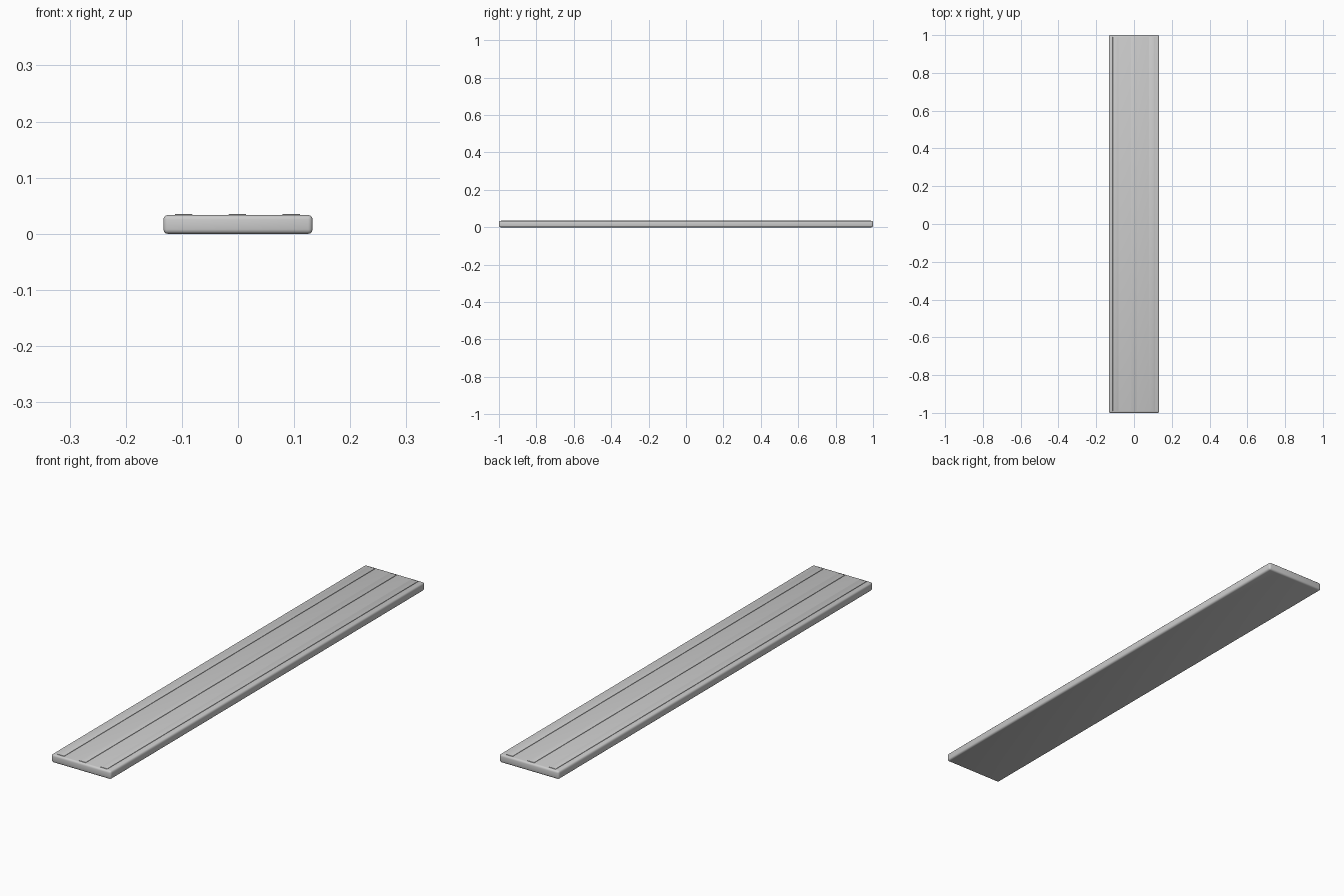
import bpy

if "Cube" in bpy.data.objects:
    bpy.data.objects.remove(bpy.data.objects["Cube"])


def rounded_box(name, size, centre, radius, segments):
    bpy.ops.mesh.primitive_cube_add(size=1, location=centre)
    ob = bpy.context.object
    ob.name = name
    ob.scale = size
    bpy.ops.object.transform_apply(location=False, rotation=False, scale=True)
    bev = ob.modifiers.new("rounding", 'BEVEL')
    bev.width = radius
    bev.segments = segments
    bev.limit_method = 'ANGLE'
    bpy.ops.object.modifier_apply(modifier=bev.name)
    bpy.ops.object.shade_smooth_by_angle()
    return ob


# Plank body with softened edges
TOP = 0.0335
rounded_box("plank", (0.266, 2.0, TOP), (0, 0, TOP / 2), 0.008, 3)

# Three low raised strips running the length of the top
for label, x in (("left", -0.097), ("middle", -0.001), ("right", 0.095)):
    rounded_box("strip_" + label, (0.031, 1.98, 0.006),
                (x, 0, TOP - 0.001), 0.001, 2)
